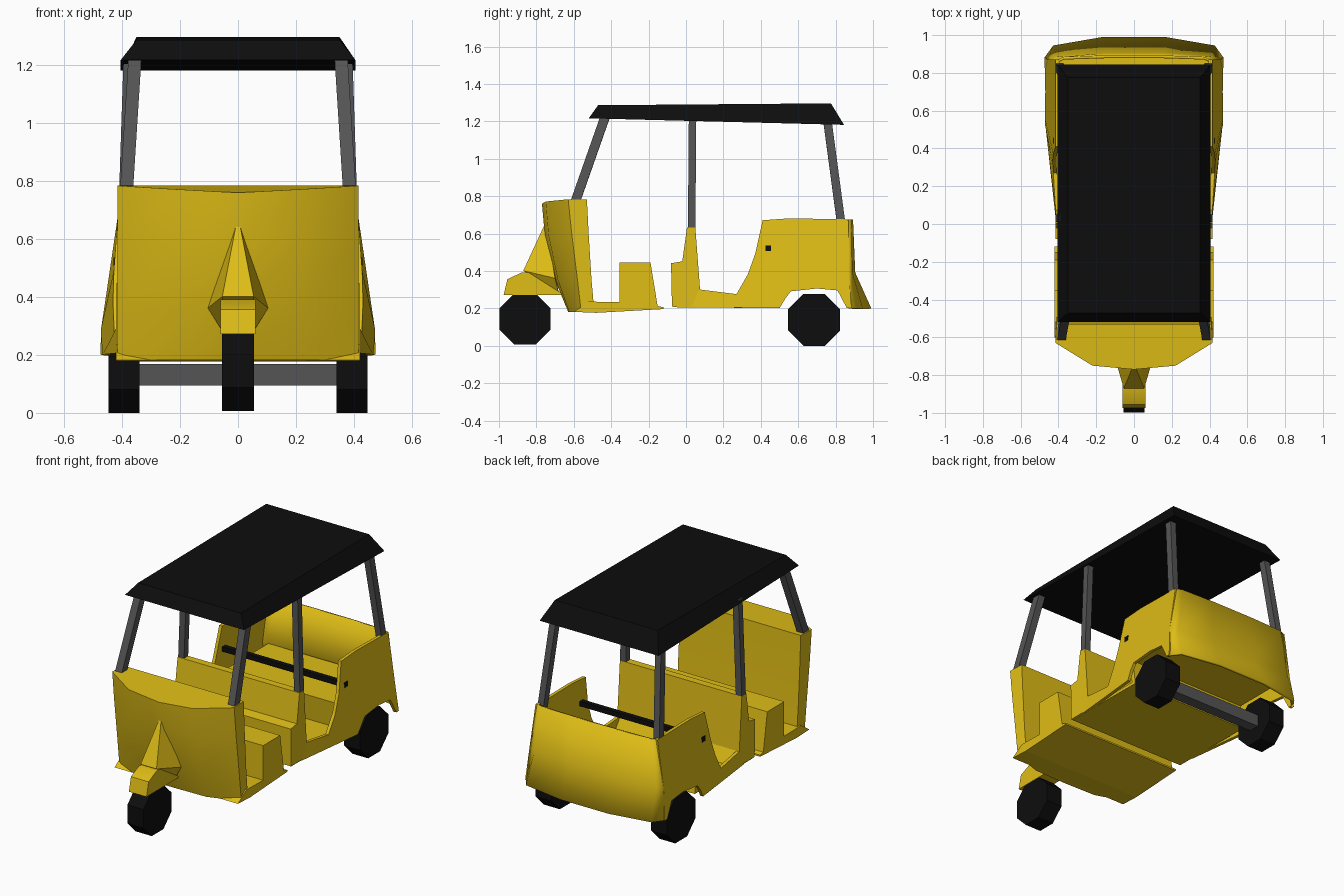
import bpy, bmesh, math
from mathutils import Vector

if "Cube" in bpy.data.objects:
    bpy.data.objects.remove(bpy.data.objects["Cube"])


def material(name, rgb):
    m = bpy.data.materials.new(name)
    m.diffuse_color = (*rgb, 1)
    m.use_nodes = True
    m.node_tree.nodes["Principled BSDF"].inputs["Base Color"].default_value = m.diffuse_color
    return m


YELLOW = material("yellow paint", (0.74, 0.51, 0.008))
BLACK = material("black rubber", (0.004, 0.004, 0.004))
GREY = material("dark grey metal", (0.09, 0.09, 0.09))


def finish(name, bm, mat, smooth=None, thick=0):
    bmesh.ops.recalc_face_normals(bm, faces=bm.faces[:])
    me = bpy.data.meshes.new(name)
    bm.to_mesh(me)
    bm.free()
    me.materials.append(mat)
    ob = bpy.data.objects.new(name, me)
    bpy.context.collection.objects.link(ob)
    if smooth:
        bpy.ops.object.select_all(action='DESELECT')
        bpy.context.view_layer.objects.active = ob
        ob.select_set(True)
        bpy.ops.object.shade_smooth_by_angle(angle=math.radians(smooth))
    if thick:
        mod = ob.modifiers.new("thickness", 'SOLIDIFY')
        mod.thickness = thick
        mod.offset = -1
    return ob


def loft(name, rings, mat, caps=True, closed=True, **kw):
    """Skin equal-length rings of points."""
    bm = bmesh.new()
    vs = [[bm.verts.new(p) for p in r] for r in rings]
    n = len(rings[0])
    for a, b in zip(vs, vs[1:]):
        for i in range(n if closed else n - 1):
            j = (i + 1) % n
            bm.faces.new((a[i], a[j], b[j], b[i]))
    if caps:
        bm.faces.new(vs[0])
        bm.faces.new(vs[-1])
    return finish(name, bm, mat, **kw)


def prism(name, profile, x0, x1, mat, **kw):
    """Side profile of (y, z) points, extruded along x."""
    return loft(name, [[(x, y, z) for y, z in profile] for x in (x0, x1)], mat, **kw)


def beam(name, a, b, w, d, mat):
    """Bar with rectangular section w x d between two points."""
    a, b = Vector(a), Vector(b)
    t = (b - a).normalized()
    u = t.cross(Vector((0, 1, 0))).normalized()
    v = t.cross(u)
    sec = [u * (sx * w / 2) + v * (sy * d / 2)
           for sx, sy in ((-1, -1), (1, -1), (1, 1), (-1, 1))]
    return loft(name, [[p + s for s in sec] for p in (a, b)], mat)


def wheel(name, x, y, z, r, w):
    prof = [(y + r * math.cos(math.tau * (i + .5) / 8),
             z + r * math.sin(math.tau * (i + .5) / 8)) for i in range(8)]
    return prism(name, prof, x - w / 2, x + w / 2, BLACK)


# front cowl: rows of (z, centre y, quarter y, corner y, back y)
rows = [(0.19, -0.63, -0.625, -0.56, -0.49), (0.36, -0.70, -0.685, -0.58, -0.505),
        (0.60, -0.755, -0.735, -0.61, -0.52), (0.78, -0.77, -0.75, -0.63, -0.53)]
rings = []
for z, c, q, k, b in rows:
    e = 0.012 if z > 0.7 else 0
    rings.append([(-0.41, b, z + e), (-0.415, k, z + e), (-0.22, q, z), (0, c, z - e),
                  (0.22, q, z), (0.415, k, z + e), (0.41, b, z + e)])
loft("front_cowl", rings, YELLOW, smooth=40)

# nose cone between cowl and fender
bm = bmesh.new()
for p in [(0, -0.75, 0.67), (0.05, -0.87, 0.41), (0.10, -0.70, 0.37), (0.05, -0.68, 0.29)]:
    for s in (-1, 1):
        bm.verts.new((s * p[0] + s * 0.004, p[1], p[2]))
bmesh.ops.convex_hull(bm, input=bm.verts[:])
finish("nose_cone", bm, YELLOW, smooth=40)
prism("front_fender", [(-0.975, 0.28), (-0.955, 0.365), (-0.88, 0.40), (-0.82, 0.40),
                       (-0.71, 0.335), (-0.66, 0.28)], -0.06, 0.06, YELLOW, smooth=35)

# driver floor, seat and partition
prism("front_floor", [(-0.60, 0.19), (-0.48, 0.185), (-0.12, 0.205), (-0.12, 0.215),
                      (-0.25, 0.24), (-0.52, 0.245)], -0.42, 0.42, YELLOW)
prism("driver_seat", [(-0.355, 0.22), (-0.355, 0.455), (-0.19, 0.455), (-0.15, 0.21)],
      -0.42, 0.42, YELLOW)
prism("partition", [(-0.075, 0.22), (-0.08, 0.45), (-0.02, 0.46), (0.005, 0.64),
                    (0.05, 0.64), (0.075, 0.31), (0.12, 0.22)], -0.415, 0.415, YELLOW)

# passenger floor and bench, one bent sheet
prism("passenger_floor", [(-0.07, 0.215), (0.50, 0.21), (0.48, 0.37), (0.88, 0.37),
                          (0.88, 0.39), (0.45, 0.39), (0.47, 0.23), (-0.07, 0.23)],
      -0.41, 0.41, YELLOW)

# rear side panels with wheel arch and flared lower rear
side = [(0.03, 0.215), (0.50, 0.21), (0.53, 0.26), (0.56, 0.30), (0.70, 0.315), (0.81, 0.305),
        (0.86, 0.21), (0.885, 0.21), (0.87, 0.40), (0.87, 0.685), (0.55, 0.69), (0.41, 0.68),
        (0.37, 0.50), (0.33, 0.39), (0.27, 0.285), (0.07, 0.31)]


def flare(y, z):
    return 0.415 + 0.06 * min(1, max(0, (0.68 - z) / 0.4)) * min(1, max(0, (y - 0.2) / 0.35))


for s, tag in ((-1, "left"), (1, "right")):
    loft(tag + "_rear_panel", [[(s * (flare(y, z) - t), y, z) for y, z in side]
                               for t in (0, 0.02)], YELLOW)

# tail panel, kicked out at the bottom
tail = []
for z, w, k, q, c in [(0.685, 0.415, 0.865, 0.885, 0.893), (0.40, 0.457, 0.87, 0.89, 0.905),
                      (0.21, 0.475, 0.88, 0.945, 0.99)]:
    tail.append([(-w, k, z), (-w * 0.9, q, z), (-w * 0.35, c, z),
                 (w * 0.35, c, z), (w * 0.9, q, z), (w, k, z)])
loft("tail_panel", tail, YELLOW, caps=False, closed=False, smooth=50, thick=0.015)

# grab bar across the passenger bay
beam("grab_bar", (-0.43, 0.44, 0.53), (0.43, 0.44, 0.53), 0.03, 0.03, BLACK)

# roof
loft("roof", [[(-0.405, -0.52, 1.225), (0.405, -0.52, 1.225), (0.405, 0.845, 1.19), (-0.405, 0.845, 1.19)],
              [(-0.35, -0.47, 1.295), (0.35, -0.47, 1.295), (0.35, 0.775, 1.305), (-0.35, 0.775, 1.305)]],
     BLACK)

# roof posts, both sides
for s, tag in ((-1, "left"), (1, "right")):
    beam(tag + "_front_post", (s * 0.385, -0.595, 0.77), (s * 0.355, -0.43, 1.24), 0.045, 0.05, GREY)
    beam(tag + "_middle_post", (s * 0.395, 0.03, 0.62), (s * 0.375, 0.035, 1.23), 0.04, 0.04, GREY)
    beam(tag + "_rear_post", (s * 0.395, 0.83, 0.66), (s * 0.355, 0.755, 1.22), 0.04, 0.045, GREY)
    wheel(tag + "_rear_wheel", s * 0.393, 0.685, 0.147, 0.15, 0.108)

# front wheel and rear axle
wheel("front_wheel", 0, -0.86, 0.152, 0.148, 0.11)
beam("rear_axle", (-0.36, 0.685, 0.14), (0.36, 0.685, 0.14), 0.075, 0.07, GREY)
bpy.context.view_layer.update()
zmin = min((o.matrix_world @ v.co).z for o in bpy.data.objects for v in o.data.vertices)
for o in bpy.data.objects:
    o.location.z -= zmin
